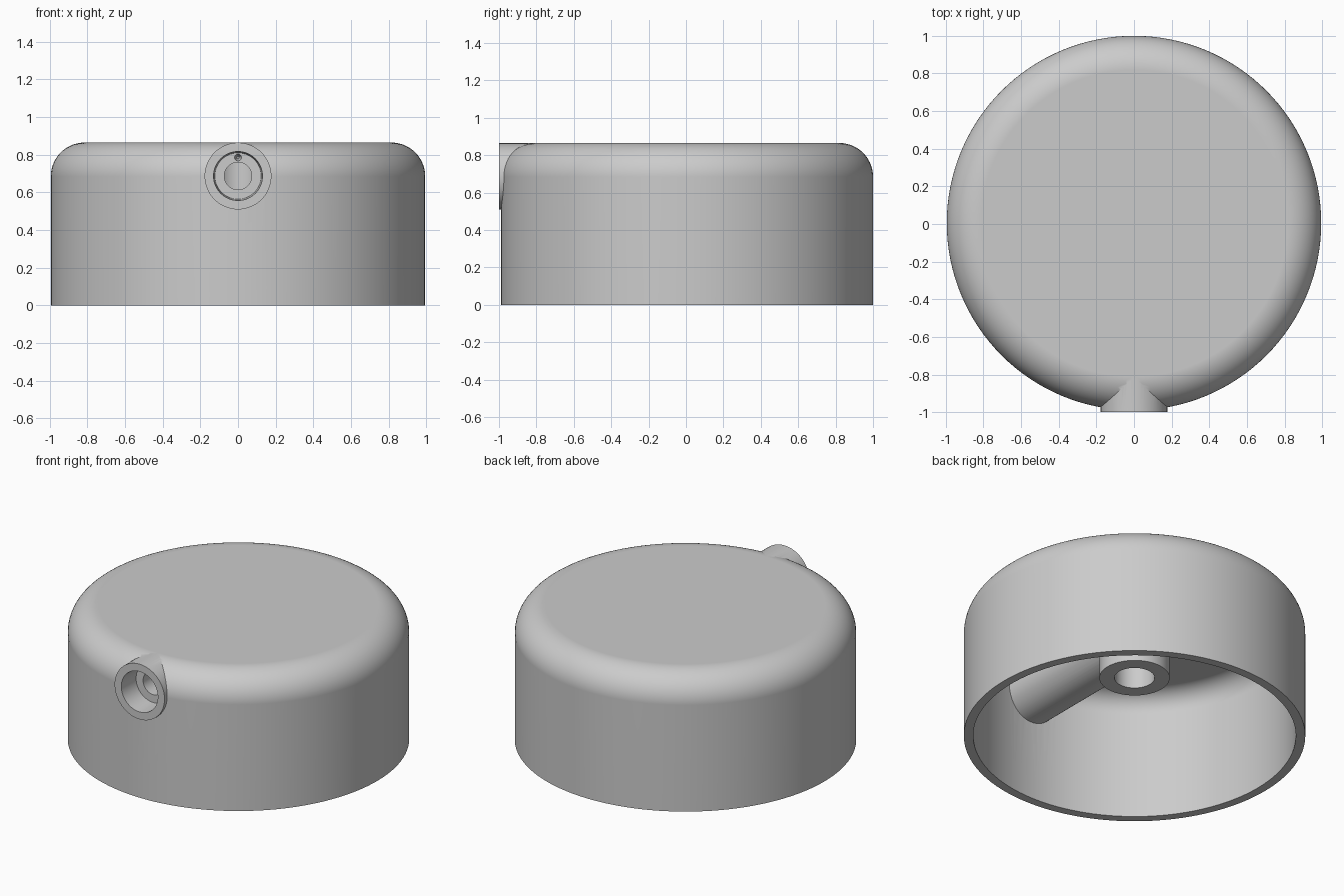
import bpy, bmesh, math
from mathutils import Matrix, Vector

cube = bpy.data.objects.get("Cube")
if cube:
    bpy.data.objects.remove(cube, do_unlink=True)

CY = 0.005          # body axis
TUBE_Z = 0.687      # height of the side tube axis
R, H, WALL, FILLET = 0.995, 0.865, 0.055, 0.18

grey = bpy.data.materials.new("plain grey")
grey.use_nodes = True
colour = (0.6, 0.6, 0.6, 1)
grey.diffuse_color = colour
grey.node_tree.nodes["Principled BSDF"].inputs["Base Color"].default_value = colour


def add_object(name, bm):
    bmesh.ops.recalc_face_normals(bm, faces=bm.faces)
    mesh = bpy.data.meshes.new(name)
    bm.to_mesh(mesh)
    bm.free()
    mesh.materials.append(grey)
    obj = bpy.data.objects.new(name, mesh)
    bpy.context.collection.objects.link(obj)
    return obj


def rod(name, start, end, r1, r2=None, segments=64):
    """Solid round rod, or cone, between two points."""
    start, end = Vector(start), Vector(end)
    axis = end - start
    turn = axis.to_track_quat('Z', 'Y').to_matrix().to_4x4()
    bm = bmesh.new()
    bmesh.ops.create_cone(bm, cap_ends=True, segments=segments, radius1=r1,
                          radius2=r1 if r2 is None else r2, depth=axis.length,
                          matrix=Matrix.Translation((start + end) / 2) @ turn)
    return add_object(name, bm)


def lathe(name, profile, segments=128):
    """Turn an (r, z) profile that starts and ends on or off the axis."""
    bm = bmesh.new()
    rings = []
    for r, z in profile:
        n = segments
        rings.append([bm.verts.new((r * math.cos(math.tau * i / n),
                                    CY + r * math.sin(math.tau * i / n), z))
                      for i in range(n)])
    for a, b in zip(rings, rings[1:]):
        for i in range(segments):
            j = (i + 1) % segments
            bm.faces.new((a[i], a[j], b[j], b[i]))
    bm.faces.new(rings[0])
    bm.faces.new(rings[-1])
    return add_object(name, bm)


def rounded(r, top, fillet, steps=14):
    """Quarter-round shoulder, from the side up to the flat top."""
    return [(r - fillet + fillet * math.cos(t * math.pi / 2 / steps),
             top - fillet + fillet * math.sin(t * math.pi / 2 / steps))
            for t in range(steps + 1)]


def combine(base, other, operation):
    mod = base.modifiers.new("combine", 'BOOLEAN')
    mod.operation = operation
    mod.solver = 'EXACT'
    mod.object = other
    bpy.context.view_layer.objects.active = base
    bpy.ops.object.modifier_apply(modifier=mod.name)
    bpy.data.objects.remove(other, do_unlink=True)


# Hollow round cap, open underneath
outer = [(R, 0)] + rounded(R, H, FILLET)
inner = rounded(R - WALL, H - WALL, FILLET - WALL)[::-1] + [(R - WALL, 0)]
cap = lathe("round_cap", outer + inner)
bm = bmesh.new()
bm.from_mesh(cap.data)
# Replace the inner tunnel of the profile with flat lid, ceiling and bottom rim
n = 128
top_r, ceiling_r = outer[-1][0], inner[0][0]
doomed = [f for f in bm.faces if len(f.verts) > 4 or
          {round(v.co.z, 3) for v in f.verts} == {round(H, 3), round(H - WALL, 3)}]
bmesh.ops.delete(bm, geom=doomed, context='FACES_ONLY')
bm.verts.ensure_lookup_table()
ring = lambda k: [bm.verts[k * n + i] for i in range(n)]
bm.faces.new(ring(len(outer) - 1))
bm.faces.new(ring(len(outer)))
first, last = ring(0), ring(len(outer) + len(inner) - 1)
for i in range(n):
    j = (i + 1) % n
    bm.faces.new((first[i], first[j], last[j], last[i]))
bmesh.ops.recalc_face_normals(bm, faces=bm.faces)
for f in bm.faces:              # ceiling side faces into the hollow
    f.smooth = True
bm.to_mesh(cap.data)
bm.free()

# Central hub and side tube running to it
combine(cap, rod("hub", (0, CY, 0.39), (0, CY, 0.84), 0.205), 'UNION')
combine(cap, rod("side_tube", (0, -1, TUBE_Z), (0, CY, TUBE_Z), 0.1775), 'UNION')

# Shaft socket, stepped tube bore and small pin hole
combine(cap, rod("shaft_socket", (0, CY, 0.3), (0, CY, 0.8), 0.117), 'DIFFERENCE')
combine(cap, rod("screw_recess", (0, -1.02, TUBE_Z), (0, -0.86, TUBE_Z), 0.131, 0.123),
        'DIFFERENCE')
combine(cap, rod("screw_hole", (0, -0.9, TUBE_Z), (0, CY, TUBE_Z), 0.073), 'DIFFERENCE')
combine(cap, rod("pin_hole", (0, -0.88, 0.785), (0, -0.8, 0.785), 0.022, 0.006, 24),
        'DIFFERENCE')

# Smooth shading with crisp edges and a flat lid
bpy.ops.object.select_all(action='DESELECT')
cap.select_set(True)
bpy.context.view_layer.objects.active = cap
bpy.ops.object.shade_smooth_by_angle(angle=math.radians(30))
weighted = cap.modifiers.new("flat_lid_normals", 'WEIGHTED_NORMAL')
weighted.keep_sharp = True
